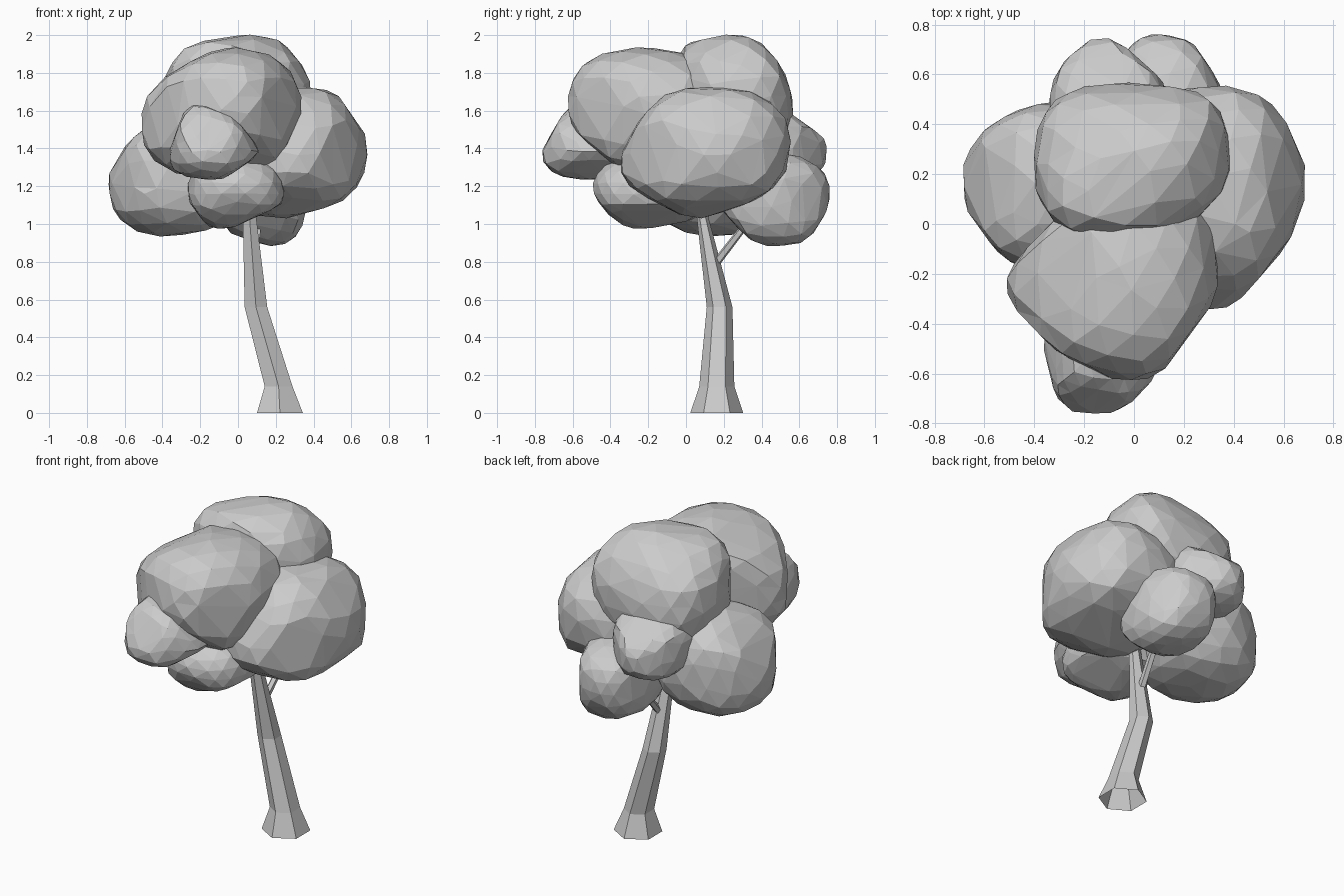
import bpy
import bmesh
import math
from mathutils import Vector, noise

default_cube = bpy.data.objects.get("Cube")
if default_cube:
    bpy.data.objects.remove(default_cube, do_unlink=True)

# Single neutral colour
grey = bpy.data.materials.new("neutral_grey")
grey.use_nodes = True
colour = (0.6, 0.6, 0.6, 1)
grey.diffuse_color = colour
grey.node_tree.nodes["Principled BSDF"].inputs["Base Color"].default_value = colour


def finish(name, bm):
    """Turn a bmesh into a flat-shaded object."""
    mesh = bpy.data.meshes.new(name)
    bm.to_mesh(mesh)
    bm.free()
    mesh.materials.append(grey)
    obj = bpy.data.objects.new(name, mesh)
    bpy.context.collection.objects.link(obj)
    return obj


def fit(bm, low, high):
    """Make the blob touch every side of the box low..high."""
    for axis in range(3):
        values = [v.co[axis] for v in bm.verts]
        a, b = min(values), max(values)
        for v in bm.verts:
            t = (v.co[axis] - a) / (b - a)
            v.co[axis] = low[axis] + t * (high[axis] - low[axis])


def shave(bm, centre, plane, p, q):
    """Press in what lies beyond line p-q of a named plane, or beyond normal p at point q."""
    if plane == "xyz":
        normal, point = Vector(p), Vector(q)
    else:
        i, j = ("xyz".index(letter) for letter in plane)
        normal, point = Vector((0, 0, 0)), Vector((0, 0, 0))
        normal[i], normal[j] = q[1] - p[1], p[0] - q[0]
        point[i], point[j] = p
    limit = normal.dot(point) - normal.dot(centre)
    if limit < 0:
        normal, limit = -normal, -limit
    for v in bm.verts:
        reach = normal.dot(v.co - centre)
        if reach > limit:
            v.co = centre + (v.co - centre) * (limit / reach)


def leaf_clump(name, low, high, cuts, power=2.5):
    """Lumpy faceted blob filling the box low..high, with its corners shaved."""
    low, high = Vector(low), Vector(high)
    bm = bmesh.new()
    bmesh.ops.create_icosphere(bm, subdivisions=3, radius=1)
    for v in bm.verts:
        d = v.co.normalized()
        d /= sum(abs(c) ** power for c in d) ** (1 / power)
        v.co = d * (1 + 0.05 * noise.noise(d * 1.6 + low * 9))
    fit(bm, low, high)
    for plane, p, q in cuts:
        shave(bm, (low + high) / 2, plane, p, q)
    # Soften the shaved edges
    bmesh.ops.smooth_vert(bm, verts=bm.verts, factor=0.5,
                          use_axis_x=True, use_axis_y=True, use_axis_z=True)
    fit(bm, low, high)
    obj = finish(name, bm)
    facets = obj.modifiers.new("irregular_facets", 'DECIMATE')
    facets.ratio = 0.65


def limb(name, rings, sides):
    """Open-footed tapered tube through rings of (x, y, z, radius x, radius y)."""
    bm = bmesh.new()
    loops = []
    for x, y, z, rx, ry in rings:
        angles = [math.tau * (i + 0.5) / sides for i in range(sides)]
        loops.append([bm.verts.new((x + rx * math.cos(a), y + ry * math.sin(a), z))
                      for a in angles])
    for lower, upper in zip(loops, loops[1:]):
        for i in range(sides):
            j = (i + 1) % sides
            bm.faces.new((lower[i], lower[j], upper[j], upper[i]))
    finish(name, bm)


# Leaning trunk with a flared foot, and a side branch
limb("trunk", [
    (0.222, 0.163, 0, 0.14, 0.14),
    (0.215, 0.163, 0.14, 0.085, 0.093),
    (0.095, 0.178, 0.56, 0.069, 0.068),
    (0.06, 0.085, 1.05, 0.04, 0.03),
    (0.05, 0.04, 1.25, 0.03, 0.025)], 6)
limb("branch", [
    (0.075, 0.14, 0.77, 0.022, 0.03),
    (0.1, 0.28, 0.95, 0.022, 0.025),
    (0.11, 0.4, 1.1, 0.02, 0.022)], 5)

# Upper foliage
leaf_clump("front_upper_foliage", (-0.51, -0.625, 1.24), (0.335, 0.2, 1.93), [
    ("xy", (-0.5, -0.3), (-0.28, -0.52)),
    ("xy", (-0.28, -0.52), (-0.08, -0.61)),
    ("xy", (0.08, -0.62), (0.31, -0.3)),
    ("xy", (-0.5, -0.19), (-0.3, 0.02)),
    ("xz", (-0.5, 1.66), (-0.34, 1.8)),
    ("xz", (-0.34, 1.8), (-0.18, 1.89)),
    ("xz", (0.25, 1.83), (0.32, 1.67)),
    ("xz", (0.33, 1.6), (0.25, 1.43)),
    ("yz", (-0.62, 1.52), (-0.4, 1.33))], 2.7)
leaf_clump("top_foliage", (-0.4, -0.06, 1.35), (0.39, 0.565, 2.0), [
    ("xy", (0.37, 0.17), (0.25, 0.03)),
    ("xy", (0.25, 0.03), (-0.18, -0.05)),
    ("xy", (-0.38, 0.1), (-0.28, -0.01)),
    ("xz", (-0.39, 1.77), (-0.32, 1.9)),
    ("xz", (-0.25, 1.955), (0, 1.995)),
    ("xz", (0.27, 1.935), (0.34, 1.82)),
    ("yz", (0.41, 1.955), (0.49, 1.86)),
    ("yz", (0.49, 1.86), (0.56, 1.7)),
    ("xyz", (-1, 1, 2), (-0.2, 0.2, 1.98)),
    ("xyz", (1, -1, 2), (0.15, 0.12, 1.95))], 3.5)

# Side foliage
leaf_clump("left_foliage", (-0.06, -0.345, 1.03), (0.685, 0.55, 1.725), [
    ("xy", (0.51, 0.545), (0.6, 0.4)),
    ("xy", (0.6, 0.4), (0.68, 0.25)),
    ("xy", (0.68, 0.1), (0.6, -0.08)),
    ("xy", (0.6, -0.08), (0.44, -0.27)),
    ("xz", (0.54, 1.66), (0.63, 1.53)),
    ("xz", (0.68, 1.32), (0.6, 1.195)),
    ("xz", (0.6, 1.195), (0.54, 1.14)),
    ("xz", (0.54, 1.14), (0.2, 1.04)),
    ("yz", (-0.31, 1.42), (-0.22, 1.58)),
    ("yz", (-0.22, 1.58), (-0.1, 1.69)),
    ("yz", (-0.31, 1.23), (-0.2, 1.17)),
    ("yz", (-0.2, 1.17), (0, 1.05)),
    ("yz", (0.53, 1.3), (0.465, 1.21)),
    ("yz", (0.465, 1.2), (0.36, 1.15)),
    ("yz", (0.36, 1.15), (0.1, 1.05))], 3)
leaf_clump("right_foliage", (-0.685, -0.18, 0.935), (0.02, 0.49, 1.57), [
    ("xy", (-0.67, 0.29), (-0.58, 0.39)),
    ("xy", (-0.58, 0.39), (-0.46, 0.45)),
    ("xy", (-0.685, 0.08), (-0.5, -0.16)),
    ("xz", (-0.47, 1.52), (-0.59, 1.42)),
    ("xz", (-0.59, 1.42), (-0.68, 1.26)),
    ("xz", (-0.43, 0.935), (-0.1, 0.98))], 2.6)

# Small front foliage
leaf_clump("front_lower_foliage", (-0.265, -0.49, 0.975), (0.245, 0.1, 1.36), [
    ("xz", (-0.26, 1.13), (-0.18, 1.03)),
    ("xz", (0.235, 1.115), (-0.05, 0.99)),
    ("yz", (-0.49, 1.17), (-0.41, 1.07)),
    ("yz", (-0.41, 1.07), (-0.3, 0.975)),
    ("yz", (-0.3, 0.975), (0, 1.03))], 2.8)
leaf_clump("front_small_foliage", (-0.36, -0.76, 1.235), (0.11, -0.25, 1.63), [
    ("xy", (-0.35, -0.48), (-0.3, -0.68)),
    ("xy", (-0.02, -0.71), (0.08, -0.6)),
    ("xz", (-0.355, 1.35), (-0.26, 1.62)),
    ("xz", (-0.16, 1.61), (-0.02, 1.545)),
    ("xz", (-0.02, 1.545), (0.11, 1.38)),
    ("xz", (0.11, 1.37), (-0.08, 1.235)),
    ("yz", (-0.62, 1.61), (-0.755, 1.38))], 3.2)

# Back foliage
leaf_clump("back_lower_foliage", (-0.09, 0.16, 0.885), (0.365, 0.76, 1.38), [
    ("xy", (0.125, 0.755), (0.235, 0.73)),
    ("xy", (0.235, 0.73), (0.36, 0.53)),
    ("xz", (0.18, 0.885), (-0.1, 0.97)),
    ("yz", (0.56, 1.38), (0.68, 1.315)),
    ("yz", (0.745, 1.08), (0.65, 0.92)),
    ("yz", (0.33, 0.93), (0.18, 1.09))], 2.7)
leaf_clump("back_small_foliage", (-0.34, 0.2, 1.21), (0.135, 0.745, 1.61), [
    ("xy", (-0.34, 0.53), (-0.3, 0.62)),
    ("xy", (-0.3, 0.62), (-0.2, 0.72)),
    ("xy", (-0.08, 0.74), (0.13, 0.56)),
    ("yz", (0.53, 1.6), (0.72, 1.46))], 2.7)
